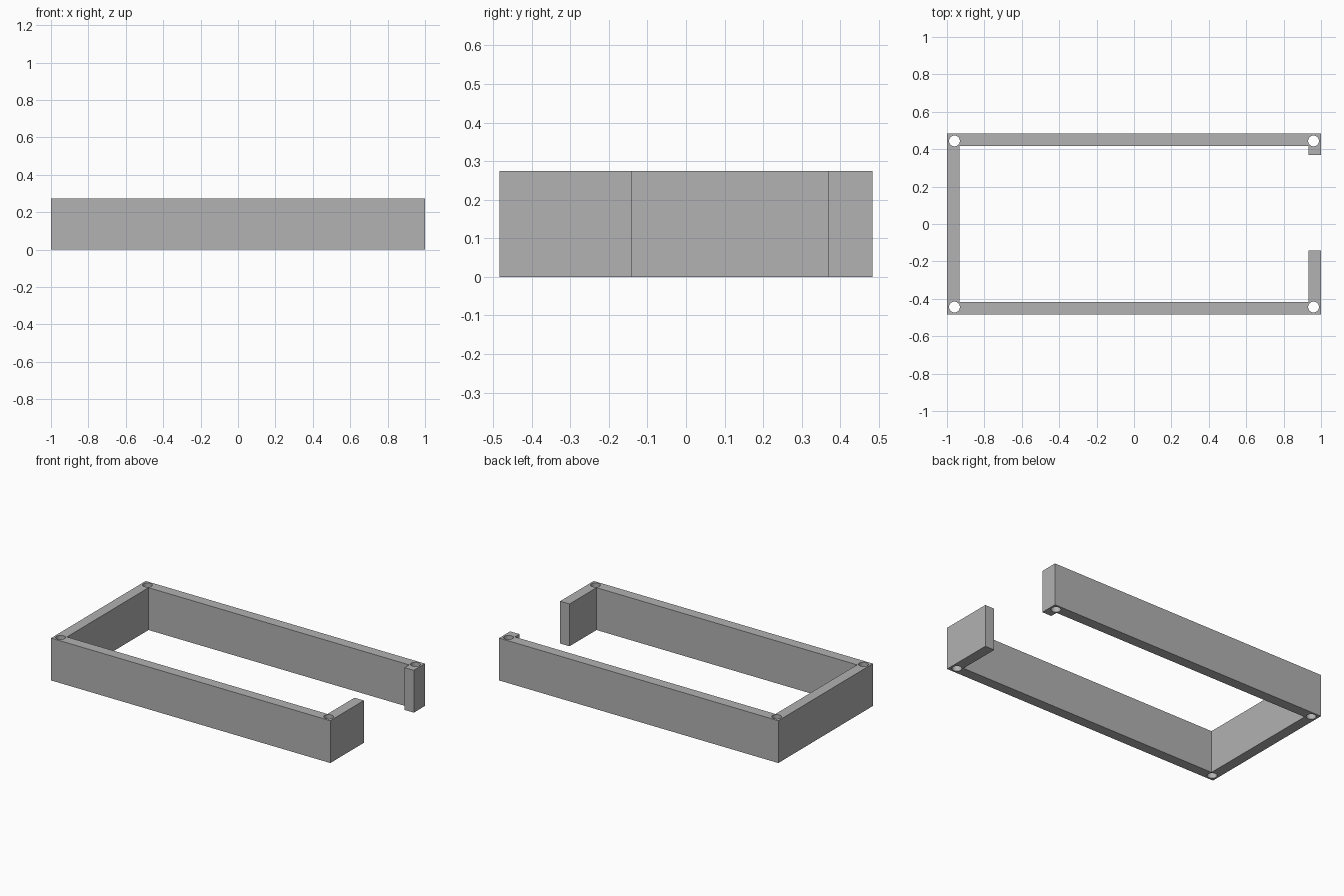
import bpy
import bmesh

cube = bpy.data.objects.get("Cube")
if cube:
    bpy.data.objects.remove(cube, do_unlink=True)

HALF_X, HALF_Y, HEIGHT, WALL = 1.0, 0.484, 0.274, 0.067
HOLE_X, HOLE_Y, HOLE_R = 0.96, 0.444, 0.029
GAP_FRONT, GAP_BACK = -0.141, 0.37

grey = bpy.data.materials.new("grey")
grey.use_nodes = True
color = (0.445, 0.445, 0.445, 1)
grey.diffuse_color = color
grey.node_tree.nodes["Principled BSDF"].inputs["Base Color"].default_value = color


def add_object(name, bm):
    mesh = bpy.data.meshes.new(name)
    bm.to_mesh(mesh)
    bm.free()
    mesh.materials.append(grey)
    obj = bpy.data.objects.new(name, mesh)
    bpy.context.collection.objects.link(obj)
    return obj


# Rectangular wall with a gap in its left end, extruded from its plan outline
ix, iy = HALF_X - WALL, HALF_Y - WALL
outline = [
    (HALF_X, GAP_BACK), (HALF_X, HALF_Y), (-HALF_X, HALF_Y), (-HALF_X, -HALF_Y),
    (HALF_X, -HALF_Y), (HALF_X, GAP_FRONT), (ix, GAP_FRONT), (ix, -iy),
    (-ix, -iy), (-ix, iy), (ix, iy), (ix, GAP_BACK),
]
bm = bmesh.new()
base = bm.faces.new([bm.verts.new((x, y, 0)) for x, y in outline])
top = bmesh.ops.extrude_face_region(bm, geom=[base])["geom"]
bmesh.ops.translate(bm, vec=(0, 0, HEIGHT),
                    verts=[g for g in top if isinstance(g, bmesh.types.BMVert)])
bmesh.ops.recalc_face_normals(bm, faces=bm.faces)
frame = add_object("frame_wall", bm)

# Vertical corner holes
bm = bmesh.new()
for sx in (-1, 1):
    for sy in (-1, 1):
        new = bmesh.ops.create_cone(bm, cap_ends=True, segments=32, radius1=HOLE_R,
                                    radius2=HOLE_R, depth=HEIGHT * 2)
        bmesh.ops.translate(bm, verts=new["verts"],
                            vec=(sx * HOLE_X, sy * HOLE_Y, HEIGHT / 2))
cutter = add_object("hole_cutter", bm)

cut = frame.modifiers.new("corner_holes", "BOOLEAN")
cut.operation = "DIFFERENCE"
cut.solver = "EXACT"
cut.object = cutter
bpy.context.view_layer.objects.active = frame
frame.select_set(True)
bpy.ops.object.modifier_apply(modifier=cut.name)
bpy.data.objects.remove(cutter, do_unlink=True)
bpy.ops.object.shade_smooth_by_angle()
